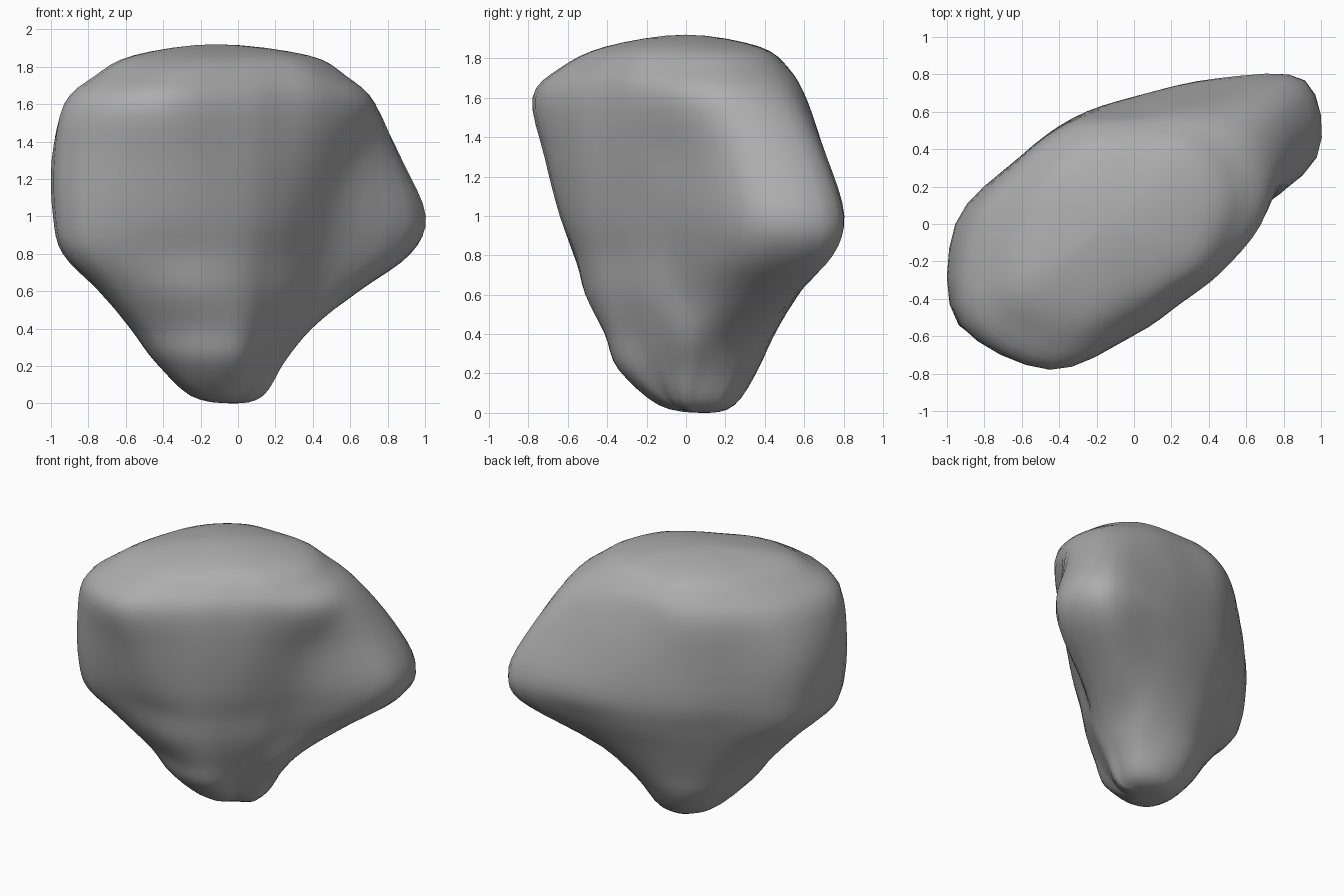
import bpy, bmesh, math
from mathutils import Vector

cube = bpy.data.objects.get("Cube")
if cube:
    bpy.data.objects.remove(cube, do_unlink=True)

ANGLE_STEPS = 4     # smoothing steps between directions
HEIGHT_STEPS = 4    # smoothing steps between sections

# Directions in degrees, closer together around the knob on the left
DIRECTIONS = (0, 20, 40, *range(60, 360, 30))

# Horizontal sections: height, then radii in hundredths, counter-clockwise from +x
SECTIONS = [
    (0.04, (13, 14, 17, 21, 24, 27, 27, 25, 23, 16, 9, 7, 9)),
    (0.22, (24, 26, 30, 34, 36, 40, 42, 44, 46, 39, 31, 20, 19)),
    (0.40, (35, 42, 47, 49, 45, 46, 50, 57, 60, 47, 38, 28, 27)),
    (0.60, (41, 66, 80, 66, 54, 53, 58, 72, 80, 59, 45, 35, 34)),
    (0.80, (49, 94, 112, 81, 63, 60, 65, 89, 101, 65, 49, 39, 38)),
    (1.00, (56, 104, 119, 90, 68, 65, 70, 94, 107, 74, 54, 44, 43)),
    (1.30, (61, 92, 104, 82, 66, 65, 71, 95, 108, 83, 58, 48, 49)),
    (1.60, (68, 78, 81, 70, 59, 63, 69, 86, 104, 90, 59, 49, 53)),
    (1.75, (55, 61, 62, 58, 52, 56, 60, 70, 86, 74, 50, 43, 47)),
    (1.86, (36, 40, 42, 41, 37, 41, 45, 50, 63, 47, 33, 30, 32)),
]
BOTTOM = Vector((-0.02, 0.1, 0.0))
TOP = Vector((-0.12, 0.0, 1.92))


def spline(a, b, c, d, t):
    """Smooth curve from b to c, passing through its control points."""
    return 0.5 * (2 * b + (c - a) * t + (2 * a - 5 * b + 4 * c - d) * t ** 2
                  + (3 * b - a - 3 * c + d) * t ** 3)


def section_ring(height, radii):
    """Closed smooth ring around the vertical axis."""
    corners = []
    for degrees, radius in zip(DIRECTIONS, radii):
        angle, r = math.radians(degrees), radius / 100
        corners.append(Vector((r * math.cos(angle), r * math.sin(angle), height)))
    ring = []
    for i in range(len(corners)):
        near = [corners[(i + k) % len(corners)] for k in (-1, 0, 1, 2)]
        ring += [spline(*near, s / ANGLE_STEPS) for s in range(ANGLE_STEPS)]
    return ring


def across(pole, point):
    """Point on the opposite side of a pole, at the same height."""
    return Vector((2 * pole.x - point.x, 2 * pole.y - point.y, point.z))


def column(points):
    """Profile from the bottom pole to the top pole, rounded over both ends."""
    path = [across(BOTTOM, points[0]), BOTTOM, *points, TOP, across(TOP, points[-1])]
    profile = []
    for k in range(1, len(path) - 2):
        profile += [spline(*path[k - 1:k + 3], s / HEIGHT_STEPS) for s in range(HEIGHT_STEPS)]
    return profile[1:]


# Boulder surface: side quads between columns and a fan at each pole
bm = bmesh.new()
rings = [section_ring(h, r) for h, r in SECTIONS]
columns = [[bm.verts.new(p) for p in column(points)] for points in zip(*rings)]
bottom, top = bm.verts.new(BOTTOM), bm.verts.new(TOP)
for i, left in enumerate(columns):
    right = columns[(i + 1) % len(columns)]
    bm.faces.new((bottom, right[0], left[0]))
    bm.faces.new((top, left[-1], right[-1]))
    for k in range(len(left) - 1):
        bm.faces.new((left[k], right[k], right[k + 1], left[k + 1]))
bmesh.ops.recalc_face_normals(bm, faces=bm.faces)
for face in bm.faces:
    face.smooth = True
mesh = bpy.data.meshes.new("boulder")
bm.to_mesh(mesh)
bm.free()

# Plain stone colour
stone = bpy.data.materials.new("stone grey")
stone.use_nodes = True
colour = (0.42, 0.42, 0.42, 1)
stone.diffuse_color = colour
stone.node_tree.nodes["Principled BSDF"].inputs["Base Color"].default_value = colour
mesh.materials.append(stone)

boulder = bpy.data.objects.new("boulder", mesh)
bpy.context.collection.objects.link(boulder)
